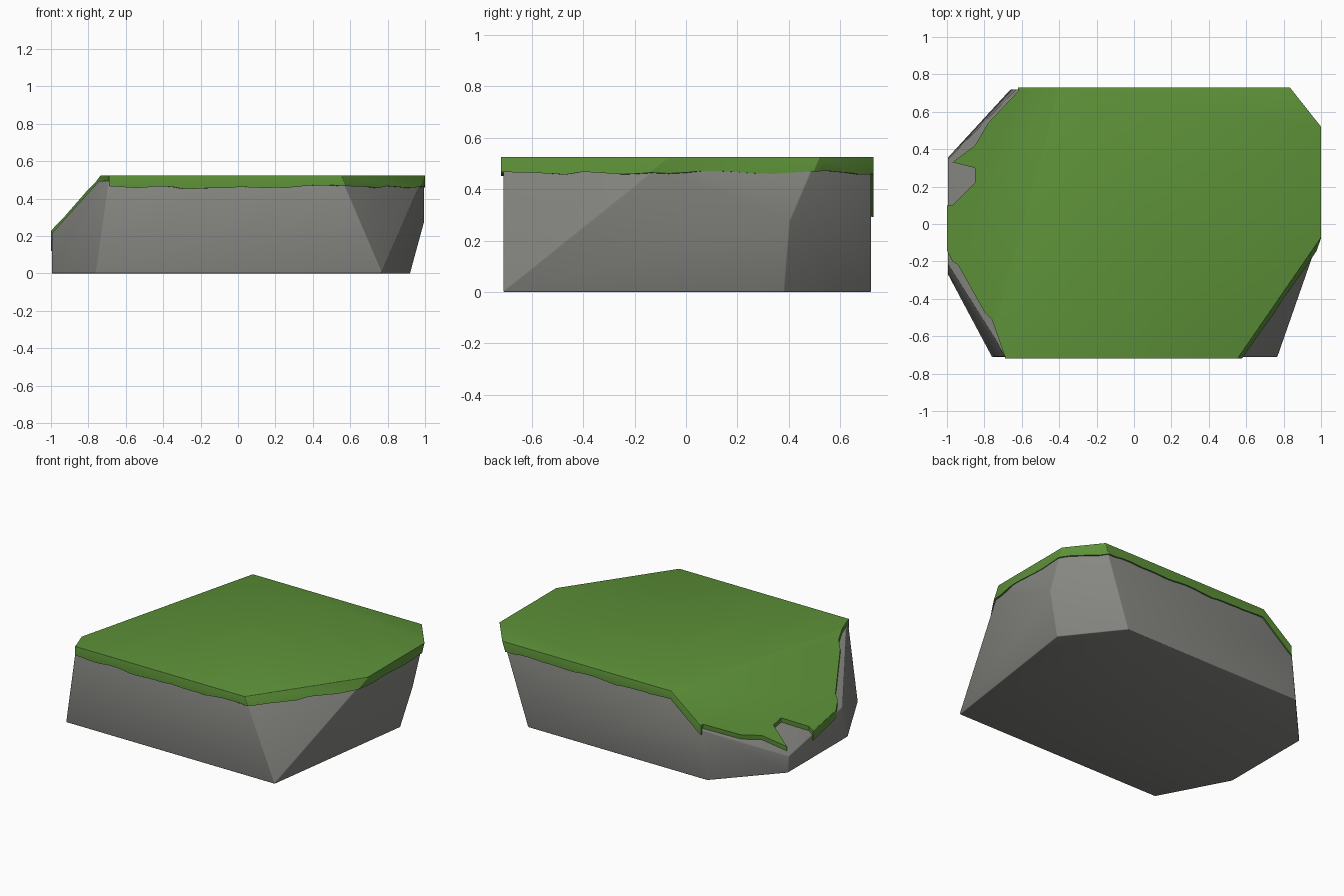
import bpy, bmesh
from mathutils import Vector, noise

if "Cube" in bpy.data.objects:
    bpy.data.objects.remove(bpy.data.objects["Cube"])


def material(name, rgb):
    m = bpy.data.materials.new(name)
    m.use_nodes = True
    m.diffuse_color = (*rgb, 1)
    bsdf = m.node_tree.nodes["Principled BSDF"]
    bsdf.inputs["Base Color"].default_value = (*rgb, 1)
    bsdf.inputs["Roughness"].default_value = 0.9
    return m


stone = material("stone grey", (0.24, 0.24, 0.225))
moss = material("moss green", (0.11, 0.285, 0.04))


def slope_height(x, y):
    return 0.22 + 0.79 * (x + 1) - 0.2 * (y + 0.25)


# Each chipped side of the slab is a plane through three points
CHIPS = [
    ((0.77, -0.71, 0), (0.57, -0.71, 0.47), (0.97, -0.13, 0.47)),    # front left corner
    ((0.77, -0.68, 0), (0.92, 0.38, 0), (0.97, -0.13, 0.47)),        # left overhang
    ((0.92, 0.38, 0), (0.65, 0.72, 0), (0.82, 0.72, 0.5)),           # back left corner
    ((-0.66, 0.72, 0), (-1, 0.35, 0), (-0.61, 0.72, 0.5)),           # back right corner
    ((-0.76, -0.71, 0), (-1, -0.26, 0), (-0.69, -0.71, 0.5)),        # front right corner
]
SLOPE = [(x, y, slope_height(x, y)) for x, y in ((-1, 0), (-0.7, 0), (-0.8, 0.5))]


def new_object(name, bm, mat=None):
    bmesh.ops.recalc_face_normals(bm, faces=bm.faces)
    me = bpy.data.meshes.new(name)
    bm.to_mesh(me)
    bm.free()
    ob = bpy.data.objects.new(name, me)
    bpy.context.collection.objects.link(ob)
    if mat:
        me.materials.append(mat)
    return ob


def chipped_slab(name, mat, half_x, side, top, slope):
    """Box cut by every chip plane, each moved outwards by an offset."""
    lo = Vector((-half_x, -0.71 - side, 0))
    hi = Vector((half_x, 0.72 + side, top))
    bm = bmesh.new()
    bmesh.ops.create_cube(bm, size=1)
    for v in bm.verts:
        v.co = Vector(hi[i] if v.co[i] > 0 else lo[i] for i in range(3))
    for points, offset in [(c, side) for c in CHIPS] + [(SLOPE, slope)]:
        a, b, c = map(Vector, points)
        n = (b - a).cross(c - a).normalized()
        if n.dot(Vector((0, 0, 0.25)) - a) > 0:
            n = -n
        cut = bmesh.ops.bisect_plane(bm, geom=bm.verts[:] + bm.edges[:] + bm.faces[:],
                                     plane_co=a + n * offset, plane_no=n, clear_outer=True)
        edges = [g for g in cut["geom_cut"] if isinstance(g, bmesh.types.BMEdge)]
        bmesh.ops.edgeloop_fill(bm, edges=edges)
    return new_object(name, bm, mat)


def activate(ob):
    bpy.ops.object.select_all(action="DESELECT")
    ob.select_set(True)
    bpy.context.view_layer.objects.active = ob


def bevel(ob, width):
    activate(ob)
    m = ob.modifiers.new("Bevel", "BEVEL")
    m.width, m.segments = width, 3
    m.limit_method, m.angle_limit = "ANGLE", 0.35
    bpy.ops.object.modifier_apply(modifier=m.name)


def carve(ob, cutter):
    activate(ob)
    m = ob.modifiers.new("Carve", "BOOLEAN")
    m.operation, m.solver, m.object = "DIFFERENCE", "EXACT", cutter
    bpy.ops.object.modifier_apply(modifier=m.name)
    bpy.data.objects.remove(cutter)


# Stone slab
rock = chipped_slab("rock_base", stone, 0.995, 0, 0.495, 0)
bevel(rock, 0.025)

# Moss cap, a slightly larger slab that is hollowed from below
cap = chipped_slab("moss_cap", moss, 1.0, 0.01, 0.525, 0.022)
bevel(cap, 0.03)

# Cutter with a ragged top that leaves a wavy rim
bm = bmesh.new()
bmesh.ops.create_grid(bm, x_segments=48, y_segments=36, size=1.2)
for v in bm.verts:
    x, y = v.co.x, v.co.y
    ragged = noise.noise(Vector((x * 5, y * 5, 0.3))) * 0.02
    ragged += noise.noise(Vector((x * 14, y * 14, 2))) * 0.008
    v.co.z = min(0.463, slope_height(x, y) - 0.03) + ragged
skirt = bmesh.ops.extrude_face_region(bm, geom=bm.faces[:])
for v in skirt["geom"]:
    if isinstance(v, bmesh.types.BMVert):
        v.co.z = -1.5
carve(cap, new_object("rim_cutter", bm))

# Notch and trimmed edges on the sloping side
NOTCH = [(-0.97, 0.1), (-0.85, 0.22), (-0.85, 0.3), (-0.97, 0.33), (-0.85, 0.42),
         (-0.78, 0.54), (-0.62, 0.71), (-0.62, 0.9), (-1.2, 0.9), (-1.2, 0.1)]
TRIM = [(-1.01, -0.12), (-0.97, -0.2), (-0.94, -0.22), (-0.8, -0.47), (-0.76, -0.51),
        (-0.69, -0.71), (-0.69, -0.9), (-1.2, -0.9), (-1.2, -0.12)]
for outline in (NOTCH, TRIM):
    bm = bmesh.new()
    face = bm.faces.new([bm.verts.new((x, y, -0.2)) for x, y in outline])
    up = bmesh.ops.extrude_face_region(bm, geom=[face])
    for v in up["geom"]:
        if isinstance(v, bmesh.types.BMVert):
            v.co.z = 1
    carve(cap, new_object("edge_cutter", bm))

for ob in (rock, cap):
    activate(ob)
    bpy.ops.object.shade_smooth_by_angle(angle=0.7)
